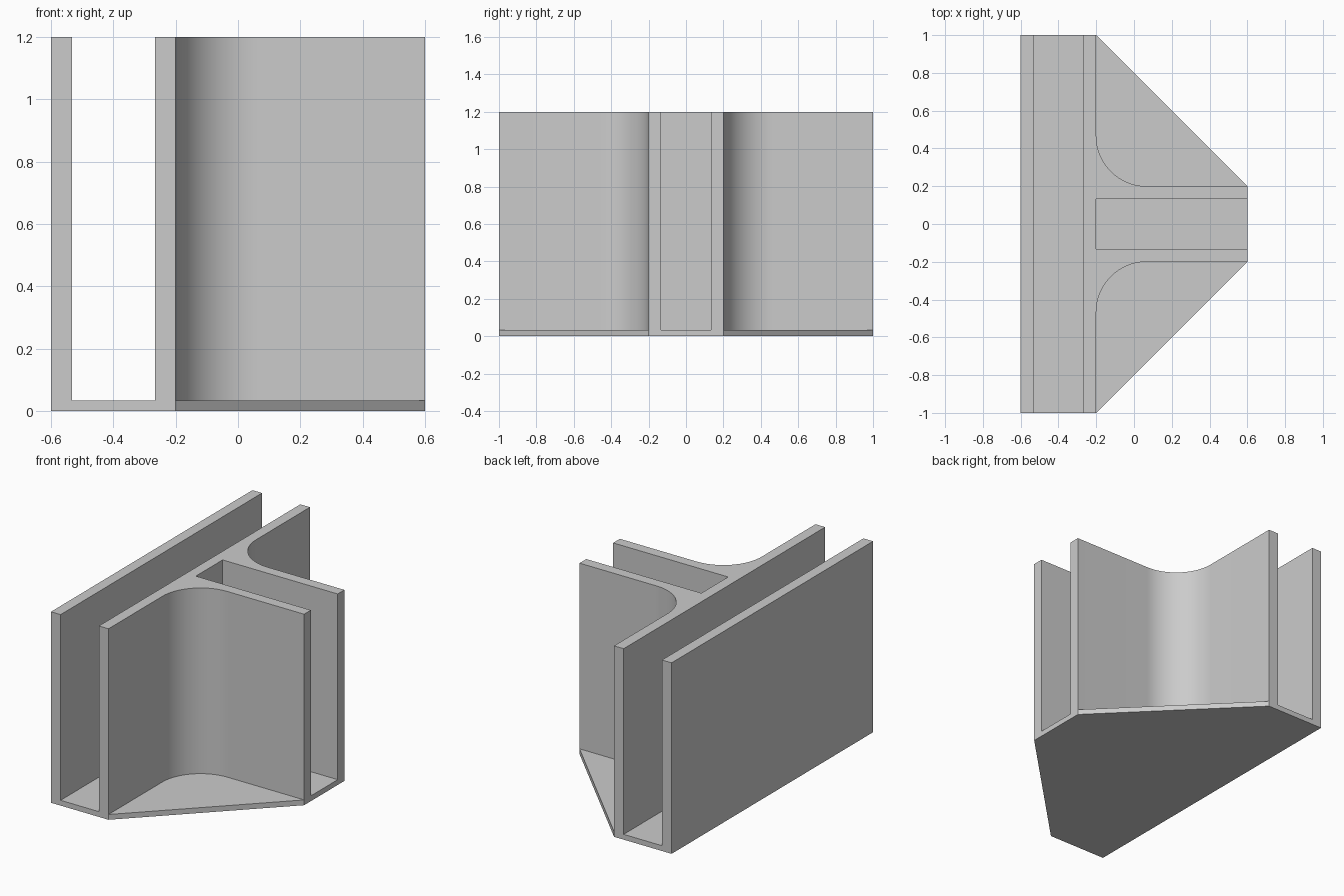
import bpy, bmesh
from math import sin, cos, pi

cube = bpy.data.objects.get("Cube")
if cube:
    bpy.data.objects.remove(cube, do_unlink=True)

H, T = 1.2, 0.0333            # full height, floor thickness
R, STEPS = 0.267, 24          # fillet radius and segments
X0, X1, X2, X3, X4 = -0.6, -0.533, -0.267, -0.2, 0.6   # wall faces along x
YE, YO, YI = 1.0, 0.2, 0.133  # length end, arm outer and inner faces

grey = bpy.data.materials.new("light grey")
grey.use_nodes = True
grey.diffuse_color = (0.6, 0.6, 0.6, 1)
grey.node_tree.nodes["Principled BSDF"].inputs["Base Color"].default_value = (0.6, 0.6, 0.6, 1)

bm = bmesh.new()


def flat(points, z):
    bm.faces.new([bm.verts.new((x, y, z)) for x, y in points])


def sides(points, z0, z1):
    for (ax, ay), (bx, by) in zip(points, points[1:] + points[:1]):
        bm.faces.new([bm.verts.new(p) for p in
                      ((ax, ay, z0), (bx, by, z0), (bx, by, z1), (ax, ay, z1))])


def mirror(points):
    return [(x, -y) for x, y in reversed(points)]


# Concave fillet running from the long wall to the end of the arm
arc = [(X3 + R - R * cos(a), YO + R - R * sin(a))
       for a in (i * pi / 2 / STEPS for i in range(STEPS + 1))]
back_curve = [(X3, YE)] + arc + [(X4, YO)]
front_curve = mirror(back_curve)
pocket = [(X4, YI), (X3, YI), (X3, -YI), (X4, -YI)]

# Footprints of the walls, the channel floors and the whole base
outer_wall = [(X0, -YE), (X1, -YE), (X1, YE), (X0, YE)]
forked_wall = [(X2, YE)] + back_curve + pocket + front_curve + [(X2, -YE)]
channel = [(X1, -YE), (X2, -YE), (X2, YE), (X1, YE)]
base = [(X0, -YE), (X1, -YE), (X2, -YE), (X3, -YE), (X4, -YO), (X4, -YI),
        (X4, YI), (X4, YO), (X3, YE), (X2, YE), (X1, YE), (X0, YE)]

# Base plate
flat(base, 0)
sides(base, 0, T)
for floor in (channel, pocket, back_curve, front_curve):
    flat(floor, T)

# Upright walls
for wall in (outer_wall, forked_wall):
    sides(wall, T, H)
    flat(wall, H)

# Weld into one closed body
bmesh.ops.remove_doubles(bm, verts=bm.verts[:], dist=0.0005)
bmesh.ops.recalc_face_normals(bm, faces=bm.faces[:])
mesh = bpy.data.meshes.new("slotted_bracket")
bm.to_mesh(mesh)
bm.free()
mesh.materials.append(grey)
bracket = bpy.data.objects.new("slotted_bracket", mesh)
bpy.context.collection.objects.link(bracket)

bpy.ops.object.select_all(action='DESELECT')
bracket.select_set(True)
bpy.context.view_layer.objects.active = bracket
bpy.ops.object.shade_smooth_by_angle()
